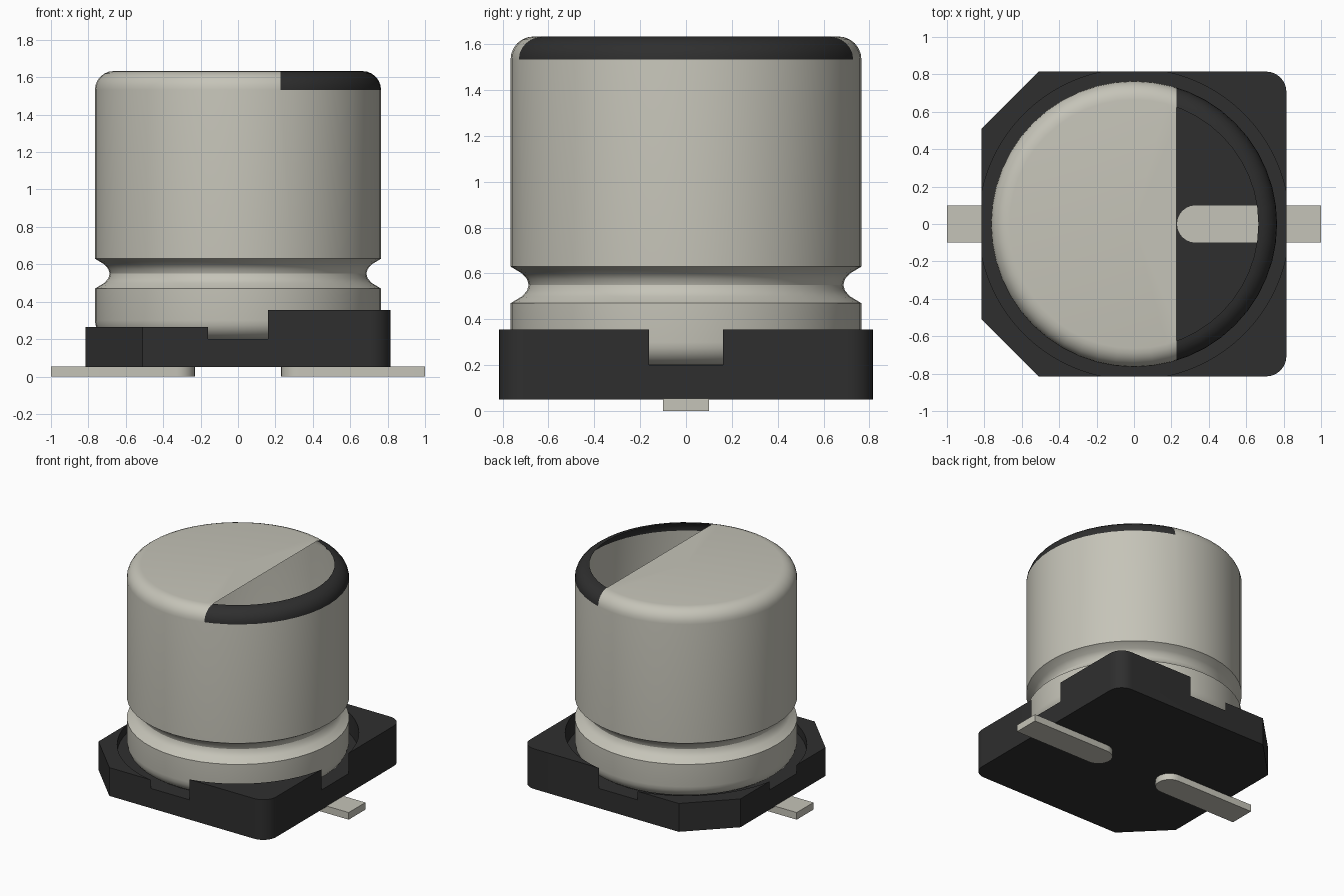
import bpy, bmesh
from math import sin, cos, pi, radians
from mathutils import Vector

if "Cube" in bpy.data.objects:
    bpy.data.objects.remove(bpy.data.objects["Cube"], do_unlink=True)


def material(name, rgb):
    m = bpy.data.materials.new(name)
    m.use_nodes = True
    m.diffuse_color = (*rgb, 1)
    m.node_tree.nodes["Principled BSDF"].inputs["Base Color"].default_value = (*rgb, 1)
    return m


SILVER = material("warm silver", (0.56, 0.55, 0.48))
BLACK = material("soft black", (0.028, 0.028, 0.028))


def make_object(name, bm, mats):
    bmesh.ops.recalc_face_normals(bm, faces=bm.faces)
    mesh = bpy.data.meshes.new(name)
    bm.to_mesh(mesh)
    bm.free()
    for m in mats:
        mesh.materials.append(m)
    ob = bpy.data.objects.new(name, mesh)
    bpy.context.collection.objects.link(ob)
    return ob


def smooth(ob):
    bpy.ops.object.select_all(action='DESELECT')
    bpy.context.view_layer.objects.active = ob
    ob.select_set(True)
    bpy.ops.object.shade_smooth_by_angle(angle=radians(30))


def arc(cx, cy, r, a0, a1, n):
    """Points on an arc, angles in degrees."""
    angles = [radians(a0 + (a1 - a0) * i / n) for i in range(n + 1)]
    return [(cx + r * cos(a), cy + r * sin(a)) for a in angles]


def prism(name, outline, z0, z1, mat):
    bm = bmesh.new()
    face = bm.faces.new([bm.verts.new((x, y, z0)) for x, y in outline])
    ext = bmesh.ops.extrude_face_region(bm, geom=[face])["geom"]
    bmesh.ops.translate(bm, vec=(0, 0, z1 - z0),
                        verts=[v for v in ext if isinstance(v, bmesh.types.BMVert)])
    return make_object(name, bm, [mat])


def cut(target, cutter):
    mod = target.modifiers.new("cut", 'BOOLEAN')
    mod.operation = 'DIFFERENCE'
    mod.solver = 'EXACT'
    mod.object = cutter
    bpy.context.view_layer.objects.active = target
    bpy.ops.object.modifier_apply(modifier=mod.name)
    bpy.data.objects.remove(cutter, do_unlink=True)


# Base: square plate, two rounded corners and two chamfered corners
H, R, CH = 0.815, 0.11, 0.305
outline = (arc(H - R, -H + R, R, -90, 0, 8) + arc(H - R, H - R, R, 0, 90, 8)
           + [(-H + CH, H), (-H, H - CH), (-H, -H + CH), (-H + CH, -H)])
base = prism("base", outline, 0.05, 0.355, BLACK)

# Lower the chamfered side, sink the round seat and hollow its middle
low_side = [(-1, -1), (0, -1), (0, 1), (-1, 1)]
cut(base, prism("low_cutter", low_side, 0.265, 0.5, BLACK))
cut(base, prism("seat_cutter", arc(0, 0, 0.831, 0, 357.5, 143), 0.2, 0.6, BLACK))
cut(base, prism("well_cutter", arc(0, 0, 0.665, 0, 352.5, 47), 0.052, 0.6, BLACK))
smooth(base)

# Can: lathed shell with a crimped groove and rounded ends
RAD, FIL, TOP, EDGE = 0.765, 0.1, 1.633, 0.228
profile = (arc(RAD - FIL, 0.2 + FIL, FIL, -90, 0, 6)
           + [(RAD, 0.47), (0.715, 0.5), (0.693, 0.525), (0.686, 0.55),
              (0.693, 0.575), (0.715, 0.6), (RAD, 0.63)]
           + arc(RAD - FIL, TOP - FIL, FIL, 0, 90, 6) + [(0, TOP)])
bm = bmesh.new()
verts = [bm.verts.new((r, 0, z)) for r, z in profile]
edges = [bm.edges.new(pair) for pair in zip(verts, verts[1:])]
bmesh.ops.spin(bm, geom=verts + edges, cent=(0, 0, 0), axis=(0, 0, 1),
               angle=2 * pi, steps=48)
bmesh.ops.remove_doubles(bm, verts=bm.verts, dist=0.0005)

# Split the top along the polarity line, open one side and blacken its rim
upper = [f for f in bm.faces if f.calc_center_median().z > TOP - FIL]
geom = set(upper)
for f in upper:
    geom.update(f.edges)
    geom.update(f.verts)
bmesh.ops.bisect_plane(bm, geom=list(geom), dist=0.0001,
                       plane_co=(EDGE, 0, 0), plane_no=(1, 0, 0))
bmesh.ops.recalc_face_normals(bm, faces=bm.faces)
opening = []
for f in bm.faces:
    c = f.calc_center_median()
    if c.x > EDGE and c.z > TOP - FIL:
        f.material_index = 1
        if c.z > TOP - 0.0005:
            opening.append(f)
bmesh.ops.delete(bm, geom=opening, context='FACES')
can = make_object("can", bm, [SILVER, BLACK])
smooth(can)

# Leads: flat tabs with round inner ends
for side, name in ((1, "left_lead"), (-1, "right_lead")):
    tab = arc(0.33, 0, 0.1, 90, 270, 12) + [(1, -0.1), (1, 0.1)]
    smooth(prism(name, [(side * x, y) for x, y in tab], 0, 0.054, SILVER))
